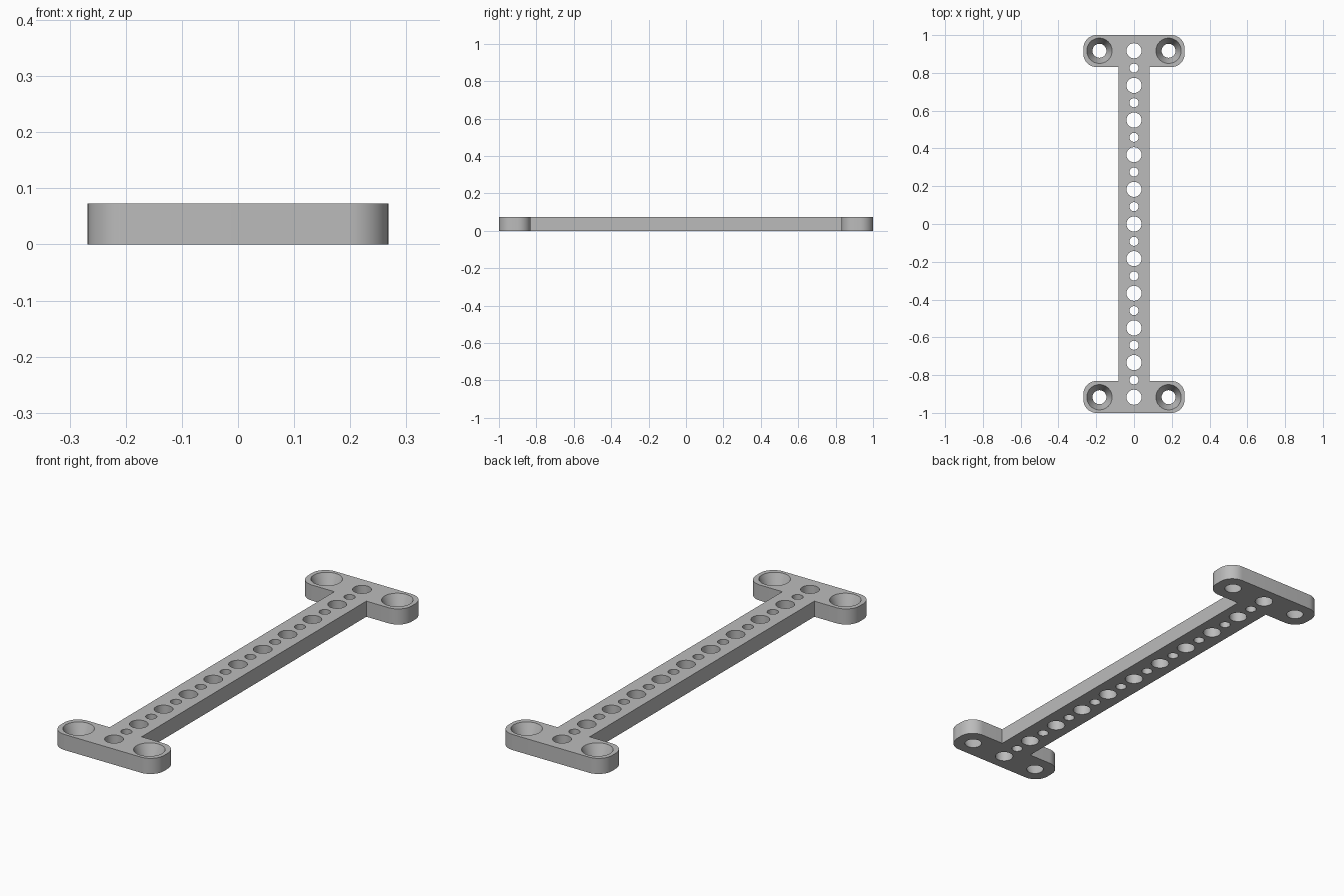
import bpy
import bmesh
from math import radians, sin, cos
from mathutils import Matrix, Vector

if "Cube" in bpy.data.objects:
    bpy.data.objects.remove(bpy.data.objects["Cube"])

HEIGHT = 0.073
BAR_X = 0.083                 # half width of the bar
END_X, END_Y = 0.268, 0.831   # half width and inner edge of the end plates
CORNER = 0.07
PITCH = 0.0917                # spacing of the hole row

grey = bpy.data.materials.new("plain grey")
grey.use_nodes = True
grey.diffuse_color = (0.5, 0.5, 0.5, 1)
grey.node_tree.nodes["Principled BSDF"].inputs["Base Color"].default_value = (0.5, 0.5, 0.5, 1)


def make_object(name, bm):
    bmesh.ops.recalc_face_normals(bm, faces=bm.faces)
    mesh = bpy.data.meshes.new(name)
    bm.to_mesh(mesh)
    bm.free()
    mesh.materials.append(grey)
    obj = bpy.data.objects.new(name, mesh)
    bpy.context.collection.objects.link(obj)
    return obj


def arc(cx, cy, start, steps=12):
    angles = [radians(start + 90 * i / steps) for i in range(steps + 1)]
    return [Vector((cx + CORNER * cos(a), cy + CORNER * sin(a), 0)) for a in angles]


def add_hole(bm, x, y, low, high):
    # Straight or tapered cutter whose radii are exact at the two faces
    over = 0.02
    slope = (high - low) / HEIGHT * over
    bmesh.ops.create_cone(bm, cap_ends=True, segments=48,
                          radius1=low - slope, radius2=high + slope, depth=HEIGHT + 2 * over,
                          matrix=Matrix.Translation((x, y, HEIGHT / 2)))


# Outline: one quarter-mirrored half, then turned half way round
half = [Vector((BAR_X, END_Y, 0))]
half += arc(END_X - CORNER, END_Y + CORNER, -90)
half += arc(END_X - CORNER, 1 - CORNER, 0)
half += [Vector((-p.x, p.y, 0)) for p in reversed(half)]
outline = half + [-p for p in half]

bm = bmesh.new()
face = bm.faces.new([bm.verts.new(p) for p in outline])
raised = bmesh.ops.extrude_face_region(bm, geom=[face])["geom"]
bmesh.ops.translate(bm, vec=(0, 0, HEIGHT),
                    verts=[v for v in raised if isinstance(v, bmesh.types.BMVert)])
bracket = make_object("mounting_bar", bm)

# Alternating large and small holes, plus countersunk screw holes in the ends
bm = bmesh.new()
for i in range(-10, 11):
    radius = 0.04 if i % 2 == 0 else 0.024
    add_hole(bm, 0, i * PITCH, radius, radius)
for x in (-0.183, 0.183):
    for y in (-10 * PITCH, 10 * PITCH):
        add_hole(bm, x, y, 0.037, 0.067)
cutter = make_object("hole_cutter", bm)
cutter.hide_render = True

cut = bracket.modifiers.new("holes", "BOOLEAN")
cut.operation = "DIFFERENCE"
cut.solver = "EXACT"
cut.object = cutter
bpy.ops.object.select_all(action="DESELECT")
bracket.select_set(True)
bpy.context.view_layer.objects.active = bracket
bpy.ops.object.modifier_apply(modifier=cut.name)
bpy.data.objects.remove(cutter)
bpy.ops.object.shade_smooth_by_angle(angle=radians(30))
